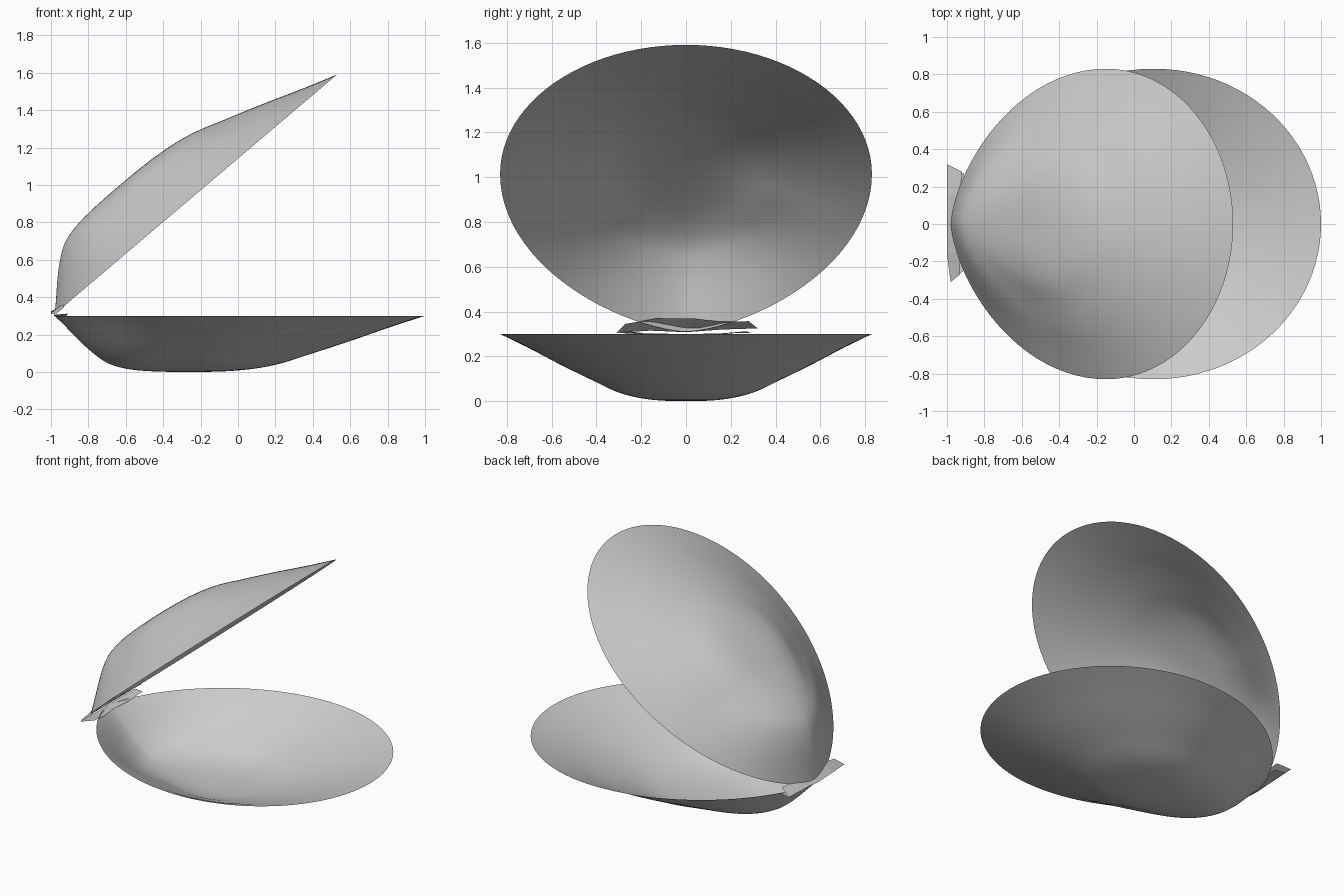
import bpy, bmesh, math
from mathutils import Matrix, Vector

if "Cube" in bpy.data.objects:
    bpy.data.objects.remove(bpy.data.objects["Cube"])

RIM_Z, HINGE_X, OPEN = 0.30, -0.98, math.radians(40.3)
SEG, RINGS = 96, 28

# wall height profiles (t from bowl floor to rim): gentle lip side, steep hinge side
LIP = [(0, 0), (.2, .008), (.36, .038), (.52, .1), (.68, .165), (.84, .235), (1, .3)]
HINGE = [(0, 0), (.3, .004), (.48, .018), (.62, .05), (.75, .12), (.85, .19), (.93, .25), (1, .3)]


def sample(profile, t):
    """Smooth (Catmull-Rom style) lookup in a profile."""
    n = len(profile)
    slopes = []
    for i in range(n):
        a, b = profile[max(i - 1, 0)], profile[min(i + 1, n - 1)]
        slopes.append((b[1] - a[1]) / (b[0] - a[0]))
    slopes[0] = 0
    for i in range(n - 1):
        (x0, y0), (x1, y1) = profile[i], profile[i + 1]
        if t <= x1:
            h = x1 - x0
            u = (t - x0) / h
            return ((2*u**3 - 3*u**2 + 1) * y0 + (u**3 - 2*u*u + u) * h * slopes[i]
                    + (3*u*u - 2*u**3) * y1 + (u**3 - u*u) * h * slopes[i + 1])
    return profile[-1][1]


def rim(a):
    """Shell outline: elliptical lip, narrowing towards the hinge."""
    c, s = math.cos(a), math.sin(a)
    if c >= 0:
        return Vector((0.11 + 0.89 * c, 0.83 * s, 0))
    return Vector((0.11 + 1.09 * c, math.copysign(0.83 * abs(s) ** 1.3, s), 0))


def finish(name, bm, smooth):
    bmesh.ops.recalc_face_normals(bm, faces=bm.faces)
    mesh = bpy.data.meshes.new(name)
    bm.to_mesh(mesh)
    bm.free()
    for p in mesh.polygons:
        p.use_smooth = smooth
    obj = bpy.data.objects.new(name, mesh)
    bpy.context.collection.objects.link(obj)
    return obj


def valve(name, upper):
    bm = bmesh.new()
    centre = Vector((-0.25, 0, 0))
    mid = bm.verts.new(centre)
    prev = None
    for r in range(1, RINGS + 1):
        t = r / RINGS
        ring = []
        for i in range(SEG):
            edge = rim(2 * math.pi * i / SEG)
            d = (edge - centre).normalized()
            w = max(0, -d.x) ** 1.5
            p = centre.lerp(edge, t)
            p.z = (1 - w) * sample(LIP, t) + w * sample(HINGE, t)
            ring.append(bm.verts.new(p))
        for i in range(SEG):
            j = (i + 1) % SEG
            if prev:
                bm.faces.new((prev[i], ring[i], ring[j], prev[j]))
            else:
                bm.faces.new((mid, ring[i], ring[j]))
        prev = ring
    if upper:
        # mirror across the rim plane, then swing open about the hinge
        m = (Matrix.Translation((HINGE_X, 0, RIM_Z + 0.01))
             @ Matrix.Rotation(-OPEN, 4, 'Y')
             @ Matrix.Diagonal((1, 1, -1, 1))
             @ Matrix.Translation((-HINGE_X, 0, -RIM_Z)))
        bmesh.ops.transform(bm, matrix=m, verts=bm.verts)
    return finish(name, bm, True)


def ribbon(name, outer, inner):
    bm = bmesh.new()
    a = [bm.verts.new(p) for p in outer]
    b = [bm.verts.new(p) for p in inner]
    for i in range(len(a) - 1):
        bm.faces.new((a[i], a[i + 1], b[i + 1], b[i]))
    return finish(name, bm, False)


valve("lower_shell", False)
valve("upper_shell", True)

# thin hinge ears, one along each valve
ribbon("upper_hinge_ear",
       [(-.98, -.31, .305), (-1, -.16, .315), (-1, 0, .308), (-1, .16, .32), (-1, .32, .325)],
       [(-.93, -.27, .345), (-.93, -.14, .368), (-.93, .03, .37), (-.93, .15, .355), (-.92, .28, .357)])
ribbon("lower_hinge_ear",
       [(-.98, -.30, .305), (-.985, -.15, .302), (-.985, 0, .30), (-.985, .15, .302), (-.98, .29, .305)],
       [(-.91, -.25, .312), (-.92, -.14, .295), (-.94, 0, .288), (-.92, .14, .295), (-.91, .27, .312)])
